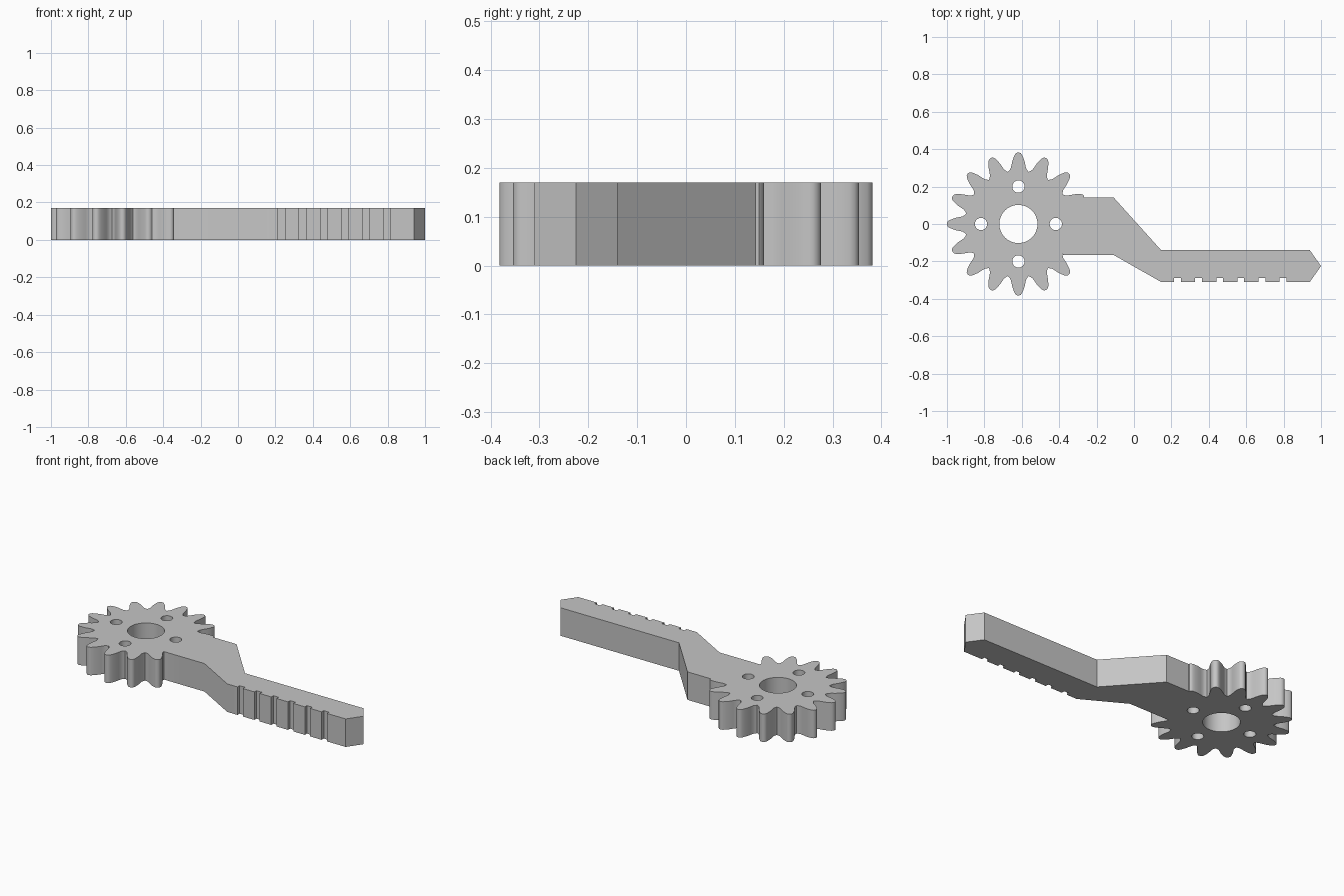
import bpy
import bmesh
from math import sin, cos, pi, radians
from mathutils import Vector

cube = bpy.data.objects.get("Cube")
if cube:
    bpy.data.objects.remove(cube)

HEIGHT = 0.17
HUB = Vector((-0.618, 0))
TEETH = 16
PITCH = 2 * pi / TEETH

# Half of one tooth, tip to valley: (radius, half width)
FLANK = [(0.382, 0.004), (0.379, 0.012), (0.371, 0.019), (0.355, 0.026),
         (0.335, 0.033), (0.315, 0.037), (0.298, 0.041), (0.288, 0.047)]


def circle(centre, radius, sides):
    return [centre + radius * Vector((cos(2 * pi * i / sides), sin(2 * pi * i / sides)))
            for i in range(sides)]


def tooth_half(angle, side):
    radial = Vector((cos(angle), sin(angle)))
    tangent = Vector((-sin(angle), cos(angle)))
    return [HUB + radial * r + tangent * w * side for r, w in FLANK]


def valley(angle):
    return HUB + 0.284 * Vector((cos(angle), sin(angle)))


# Toothed wheel edge, from the tooth that meets the arm's top round to its underside
outline = []
for k in range(1, TEETH - 1):
    a = k * PITCH
    if k > 1:
        outline += reversed(tooth_half(a, -1))
    outline += tooth_half(a, 1)
    outline.append(valley(a + PITCH / 2))

# Cranked arm: underside, notched straight bar and pointed end
outline += [Vector(p) for p in ((-0.38, -0.165), (-0.11, -0.165), (0.145, -0.31))]
for i in range(6):
    x = 0.214 + 0.113 * i
    outline += [Vector(p) for p in ((x, -0.31), (x, -0.29),
                                    (x + 0.036, -0.29), (x + 0.036, -0.31))]
outline += [Vector(p) for p in ((0.94, -0.31), (1.0, -0.225), (0.94, -0.14),
                                (0.145, -0.14), (-0.11, 0.143), (-0.266, 0.143))]

# Axle bore and four small holes
loops = [outline, circle(HUB, 0.102, 48)]
for i in range(4):
    a = i * pi / 2
    loops.append(circle(HUB + 0.2 * Vector((cos(a), sin(a))), 0.033, 24))

# Fill the profile and extrude it
bm = bmesh.new()
edges = []
for loop in loops:
    verts = [bm.verts.new((p.x, p.y, 0)) for p in loop]
    edges += [bm.edges.new((v, verts[(i + 1) % len(verts)])) for i, v in enumerate(verts)]
bmesh.ops.triangle_fill(bm, edges=edges, use_beauty=True, normal=(0, 0, 1))
result = bmesh.ops.extrude_face_region(bm, geom=bm.faces[:], use_keep_orig=True)
top = [g for g in result["geom"] if isinstance(g, bmesh.types.BMVert)]
bmesh.ops.translate(bm, verts=top, vec=(0, 0, HEIGHT))
bmesh.ops.recalc_face_normals(bm, faces=bm.faces[:])

mesh = bpy.data.meshes.new("gear_lever")
bm.to_mesh(mesh)
bm.free()
lever = bpy.data.objects.new("gear_lever", mesh)
bpy.context.collection.objects.link(lever)

# Plain grey
grey = bpy.data.materials.new("plain grey")
grey.use_nodes = True
colour = (0.56, 0.56, 0.56, 1)
grey.diffuse_color = colour
grey.node_tree.nodes["Principled BSDF"].inputs["Base Color"].default_value = colour
mesh.materials.append(grey)

bpy.ops.object.select_all(action="DESELECT")
lever.select_set(True)
bpy.context.view_layer.objects.active = lever
bpy.ops.object.shade_smooth_by_angle(angle=radians(30))
